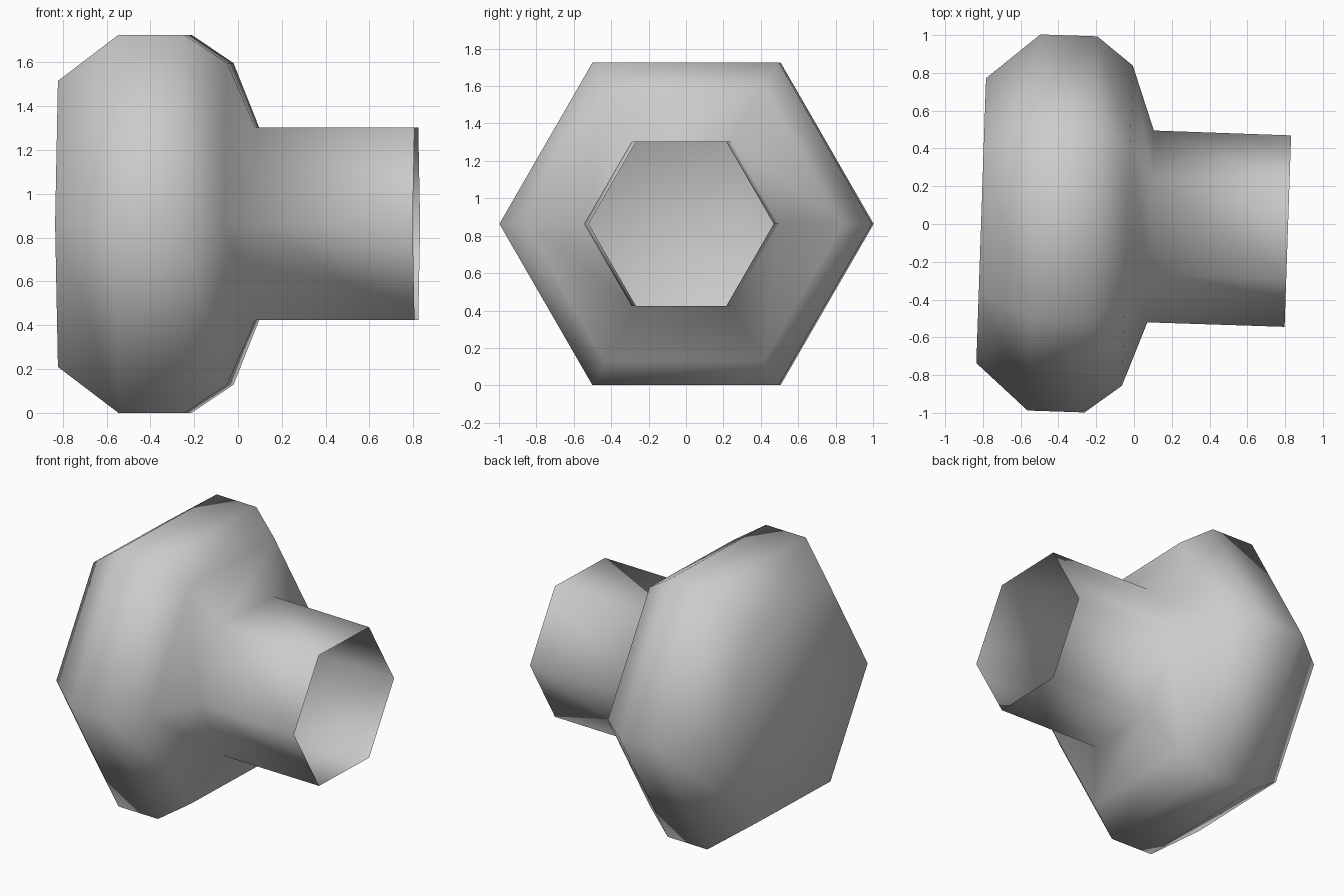
import bpy
import bmesh
from math import cos, sin, tau, radians

SIDES = 6

# Remove the default cube
cube = bpy.data.objects.get("Cube")
if cube:
    bpy.data.objects.remove(cube, do_unlink=True)

# Plain grey material
grey = bpy.data.materials.new("light grey")
grey.use_nodes = True
colour = (0.6, 0.6, 0.6, 1)
grey.diffuse_color = colour
grey.node_tree.nodes["Principled BSDF"].inputs["Base Color"].default_value = colour

# Profile along the knob axis: (position, radius), from face to open stem end
profile = [(-0.81, 0.754), (-0.53, 0.996), (-0.228, 0.996),
           (-0.035, 0.848), (0.088, 0.508), (0.815, 0.507)]

# Six-sided rings joined into a closed head and a hollow stem
bm = bmesh.new()
rings = [[bm.verts.new((x, r * cos(tau * i / SIDES), r * sin(tau * i / SIDES)))
          for i in range(SIDES)] for x, r in profile]
bm.faces.new(rings[0][::-1])
for a, b in zip(rings, rings[1:]):
    for i in range(SIDES):
        j = (i + 1) % SIDES
        bm.faces.new((a[i], a[j], b[j], b[i]))
bmesh.ops.recalc_face_normals(bm, faces=bm.faces)
for face in bm.faces:
    face.smooth = True

mesh = bpy.data.meshes.new("knob")
bm.to_mesh(mesh)
bm.free()
mesh.materials.append(grey)

# Stand the knob on the ground with its slight turn
knob = bpy.data.objects.new("knob", mesh)
bpy.context.collection.objects.link(knob)
knob.location = (0, -0.01, 0.863)
knob.rotation_euler.z = radians(-1.95)
